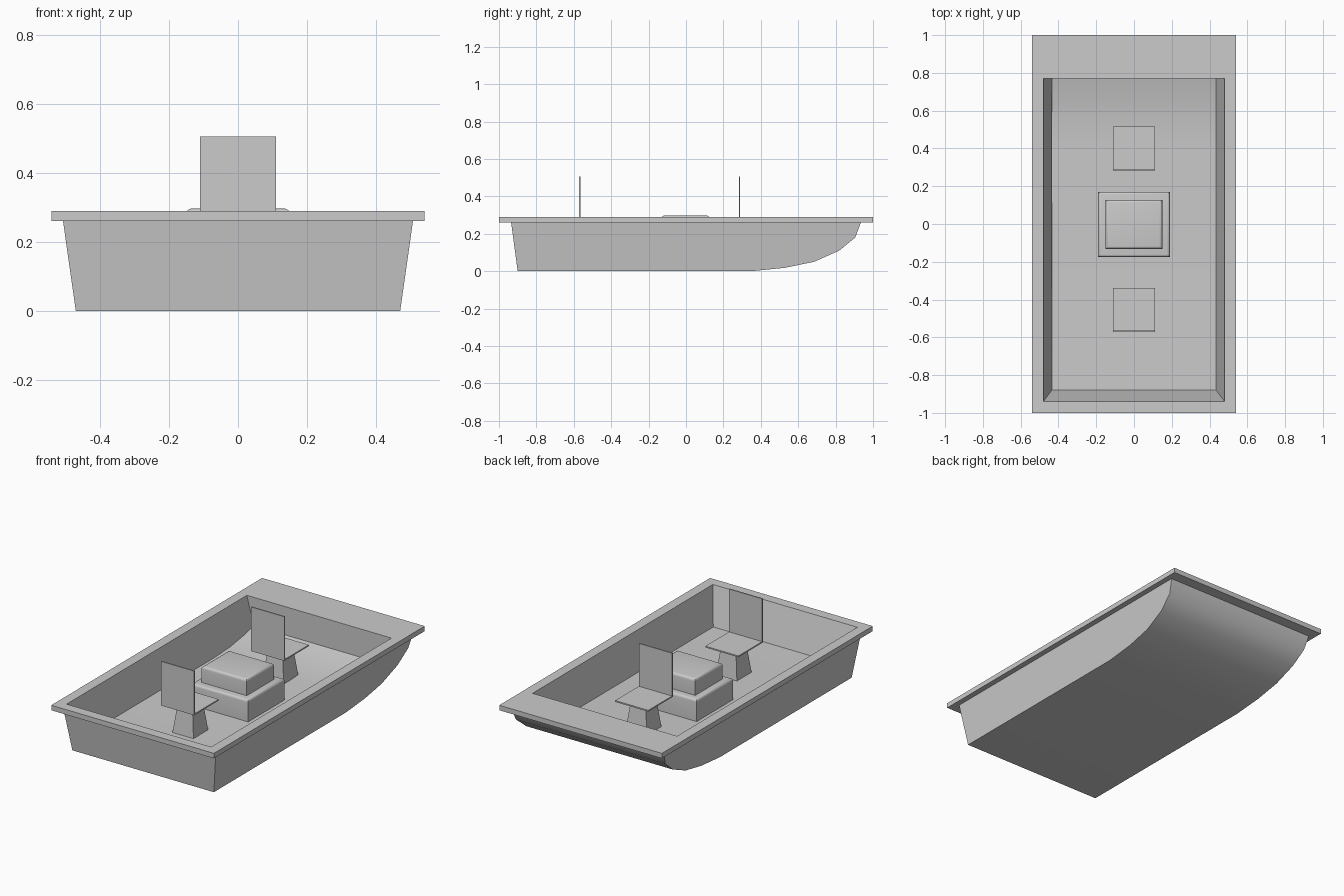
import bpy, bmesh, math

if "Cube" in bpy.data.objects:
    bpy.data.objects.remove(bpy.data.objects["Cube"])


def finish(name, bm):
    bmesh.ops.remove_doubles(bm, verts=bm.verts, dist=0.0001)
    bmesh.ops.recalc_face_normals(bm, faces=bm.faces)
    me = bpy.data.meshes.new(name)
    bm.to_mesh(me)
    bm.free()
    ob = bpy.data.objects.new(name, me)
    bpy.context.collection.objects.link(ob)
    return ob


def smooth(ob, angle=35):
    bpy.ops.object.select_all(action='DESELECT')
    bpy.context.view_layer.objects.active = ob
    ob.select_set(True)
    bpy.ops.object.shade_smooth_by_angle(angle=math.radians(angle))


def trough(bm, profile, half_width):
    """Sweep a (y, z) profile across x; returns its open top corners."""
    sides = [[bm.verts.new((s * half_width(z), y, z)) for y, z in profile]
             for s in (-1, 1)]
    left, right = sides
    for i in range(len(profile) - 1):
        bm.faces.new((left[i], left[i + 1], right[i + 1], right[i]))
    bm.faces.new(left)
    bm.faces.new(right)
    return [left[0], right[0], right[-1], left[-1]]


def band(bm, a, b):
    for i in range(4):
        j = (i + 1) % 4
        bm.faces.new((a[i], a[j], b[j], b[i]))


def box(name, x, y0, y1, z0, z1, taper=1.0, bevel=0.0):
    """Box centred on x = 0, optionally tapered and with its top edges rounded."""
    bm = bmesh.new()
    bmesh.ops.create_cube(bm, size=1)
    for v in bm.verts:
        k = taper if v.co.z > 0 else 1
        v.co = (v.co.x * 2 * x * k,
                (y0 + y1) / 2 + v.co.y * (y1 - y0) * k,
                z1 if v.co.z > 0 else z0)
    if bevel:
        top = [e for e in bm.edges if all(v.co.z > z1 - 1e-4 for v in e.verts)]
        bmesh.ops.bevel(bm, geom=top, offset=bevel, segments=4, profile=0.5,
                        affect='EDGES')
    ob = finish(name, bm)
    if bevel:
        smooth(ob)
    return ob


# Hull: outer skin, overhanging rim and open cockpit in one closed mesh
bm = bmesh.new()
outer = [(-0.935, 0.26), (-0.9, 0), (0.35, 0), (0.53, 0.018), (0.685, 0.05),
         (0.82, 0.11), (0.905, 0.18), (0.935, 0.26)]
inner = [(-0.94, 0.29), (-0.88, 0.07), (0.40, 0.07), (0.55, 0.078),
         (0.68, 0.098), (0.77, 0.12), (0.77, 0.29)]
hull_top = trough(bm, outer, lambda z: 0.47 + 0.037 * z / 0.26)
well_top = trough(bm, inner, lambda z: 0.435 + 0.045 * max(z - 0.12, 0) / 0.17)
corners = [(-0.54, -1), (0.54, -1), (0.54, 1), (-0.54, 1)]
rim_low = [bm.verts.new((x, y, 0.26)) for x, y in corners]
rim_high = [bm.verts.new((x, y, 0.29)) for x, y in corners]
band(bm, hull_top, rim_low)
band(bm, rim_low, rim_high)
band(bm, rim_high, well_top)
smooth(finish("hull", bm), 30)

# Centre console with padded lid
box("console_base", 0.19, -0.175, 0.17, 0.068, 0.2, bevel=0.015)
box("console_lid", 0.15, -0.132, 0.127, 0.198, 0.297, bevel=0.016)

# Two seats: tapered pedestal, thin pan and upright back
for label, y in (("front", -0.4525), ("rear", 0.4025)):
    box(label + "_seat_pedestal", 0.07, y - 0.07, y + 0.07, 0.068, 0.242, taper=0.7)
    box(label + "_seat_pan", 0.11, y - 0.1125, y + 0.1125, 0.24, 0.248)
    box(label + "_seat_back", 0.11, y - 0.12, y - 0.1125, 0.24, 0.505)
